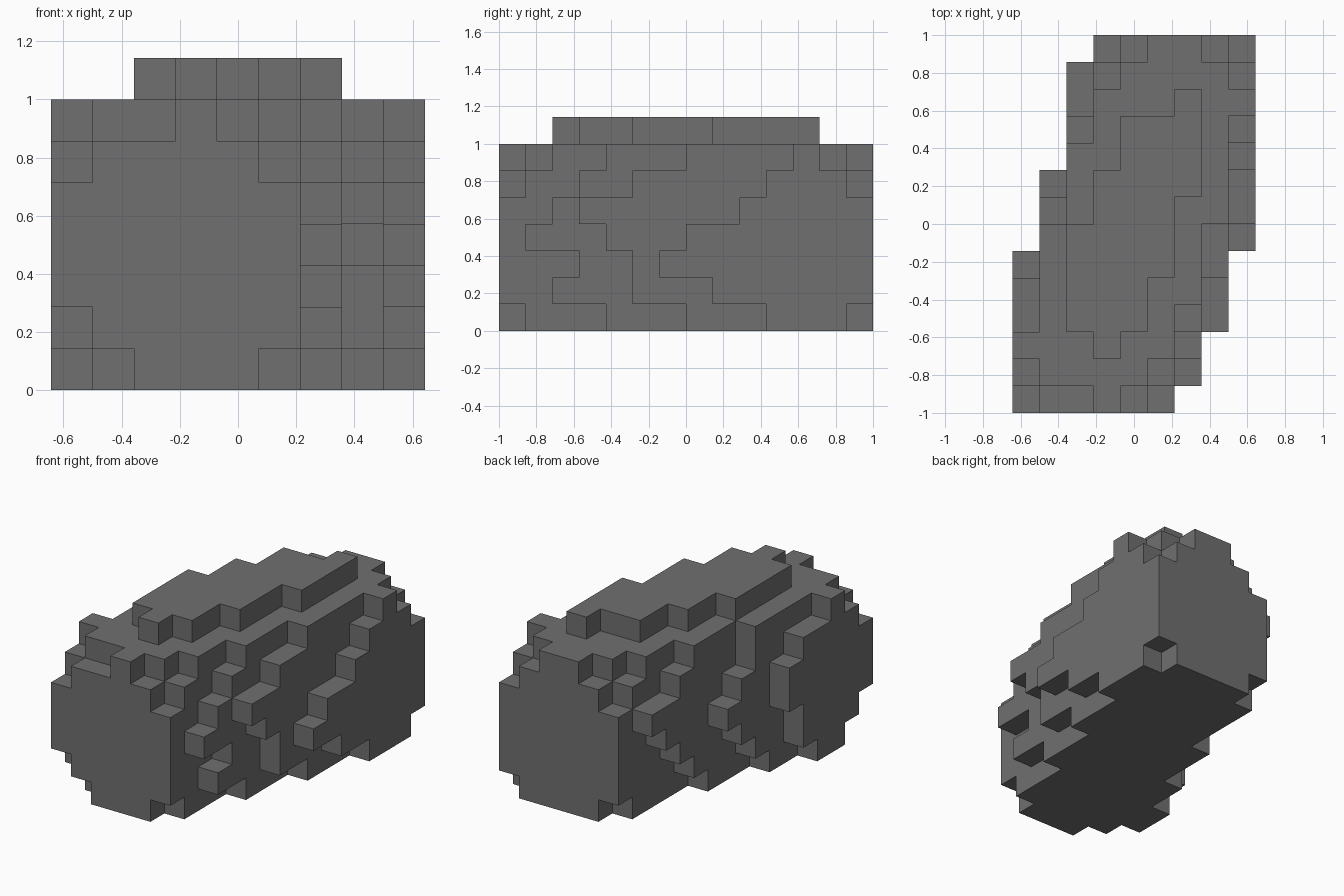
import bpy
import bmesh
from mathutils import Vector

cube = bpy.data.objects.get("Cube")
if cube:
    bpy.data.objects.remove(cube, do_unlink=True)

LENGTH, WIDTH = 14, 9
CELL = 2 / LENGTH

# Each layer, from the ground up: first column, where the blocks of each
# column begin along the length, and where they end
LAYERS = [
    (0, [2, 1, 0, 0, 0, 1, 4, 7, 10], [4, 6, 9, 13, 14, 14, 14, 14, 13]),
    (0, [1, 0, 0, 0, 0, 0, 2, 5, 8], [5, 7, 10] + [LENGTH] * 6),
    (0, [0, 0, 0, 0, 0, 0, 3, 5, 6], [5, 8, 11] + [LENGTH] * 6),
    (0, [0, 0, 0, 0, 0, 0, 1, 4, 7], [6, 9, 12] + [LENGTH] * 6),
    (0, [0, 0, 0, 0, 0, 0, 2, 3, 9], [6, 8, 13] + [LENGTH] * 6),
    (0, [1, 0, 0, 0, 0, 1, 3, 5, 10], [5, 7, 11, 13, 14, 14, 14, 14, 13]),
    (0, [2, 1, 1, 0, 1, 2, 4, 7, 11], [3, 7, 10, 12, 13, 14, 14, 13, 12]),
    (2, [3, 2, 3, 5, 8], [7, 9, 11, 11, 12]),
]


def fill_blocks(layers):
    """Return the set of filled grid cells."""
    filled = set()
    for z, (first, starts, ends) in enumerate(layers):
        for x, (start, end) in enumerate(zip(starts, ends), first):
            filled.update((x, y, z) for y in range(start, end))
    return filled


def add_block_faces(bm, cell, filled):
    """Add only the sides of a block that are open to the air."""
    centre = Vector(cell) + Vector((0.5, 0.5, 0.5))
    for axis in range(3):
        for sign in (-1, 1):
            normal = Vector((0, 0, 0))
            normal[axis] = sign
            neighbour = tuple(int(c + n) for c, n in zip(cell, normal))
            if neighbour in filled:
                continue
            u = Vector((0, 0, 0))
            u[(axis + 1) % 3] = 0.5
            v = normal.cross(u)
            middle = centre + normal * 0.5
            corners = [middle - u - v, middle + u - v,
                       middle + u + v, middle - u + v]
            bm.faces.new([bm.verts.new(c) for c in corners])


# Stone colour
stone = bpy.data.materials.new("stone_grey")
stone.use_nodes = True
grey = (0.16, 0.16, 0.16, 1)
stone.diffuse_color = grey
shader = next(n for n in stone.node_tree.nodes if n.type == 'BSDF_PRINCIPLED')
shader.inputs["Base Color"].default_value = grey
shader.inputs["Roughness"].default_value = 0.9

# Blocky boulder
blocks = fill_blocks(LAYERS)
bm = bmesh.new()
for block in sorted(blocks):
    add_block_faces(bm, block, blocks)
bmesh.ops.remove_doubles(bm, verts=bm.verts, dist=0.001)

# Merge neighbouring flat squares into large faces
bmesh.ops.dissolve_limit(bm, angle_limit=0.01, verts=bm.verts, edges=bm.edges)

# Centre on the ground and scale from cells to units
bmesh.ops.translate(bm, verts=bm.verts, vec=(-WIDTH / 2, -LENGTH / 2, 0))
bmesh.ops.scale(bm, verts=bm.verts, vec=(CELL, CELL, CELL))

mesh = bpy.data.meshes.new("boulder")
bm.to_mesh(mesh)
bm.free()
mesh.materials.append(stone)
boulder = bpy.data.objects.new("boulder", mesh)
bpy.context.collection.objects.link(boulder)
